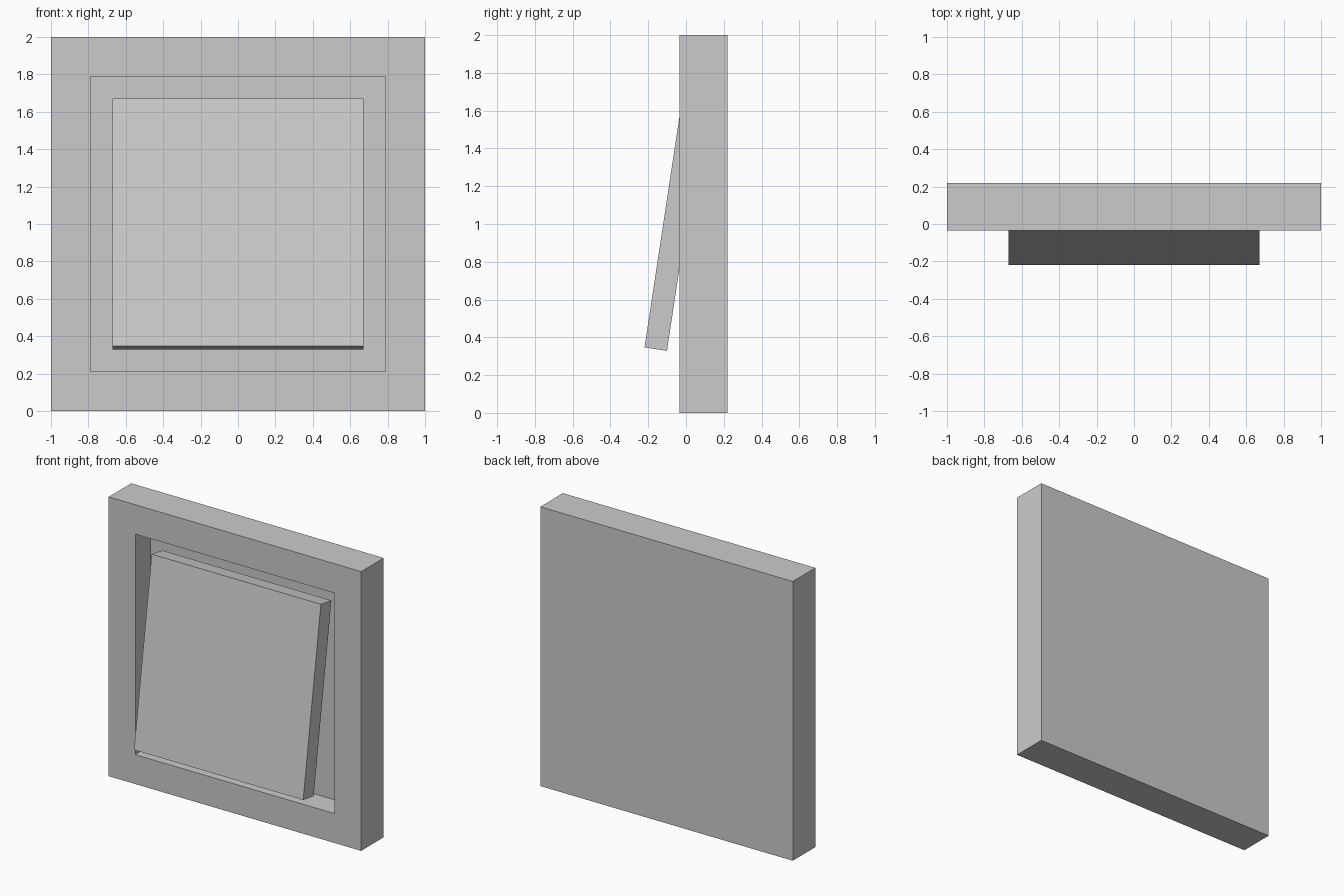
import bpy, bmesh, math
from mathutils import Matrix

if "Cube" in bpy.data.objects:
    bpy.data.objects.remove(bpy.data.objects["Cube"])


def make_box(name, size, location, tilt=0.0, pocket=None):
    """Box with an optional (border, depth) pocket sunk into its front face."""
    bm = bmesh.new()
    bmesh.ops.create_cube(bm, size=1.0, matrix=Matrix.Diagonal((*size, 1.0)))
    bm.normal_update()
    if pocket:
        border, depth = pocket
        front = min(bm.faces, key=lambda f: f.normal.y)
        bmesh.ops.inset_region(bm, faces=[front], thickness=border)
        floor = bmesh.ops.extrude_discrete_faces(bm, faces=[front])["faces"][0]
        bmesh.ops.translate(bm, verts=floor.verts, vec=(0, depth, 0))
        bmesh.ops.recalc_face_normals(bm, faces=bm.faces)
    mesh = bpy.data.meshes.new(name)
    bm.to_mesh(mesh)
    bm.free()
    obj = bpy.data.objects.new(name, mesh)
    obj.location = location
    obj.rotation_euler.x = tilt
    bpy.context.collection.objects.link(obj)
    return obj


# Square wall plate with a recessed opening
FRONT, BACK = -0.035, 0.22
make_box("wall_plate", (2.0, BACK - FRONT, 2.0),
         (0, (FRONT + BACK) / 2, 1.0), pocket=(0.298, 0.173))

# Rocker tilted so its lower edge stands proud of the plate
make_box("rocker", (1.34, 0.12, 1.34), (0, -0.06, 1.0),
         tilt=-math.radians(8.6))
